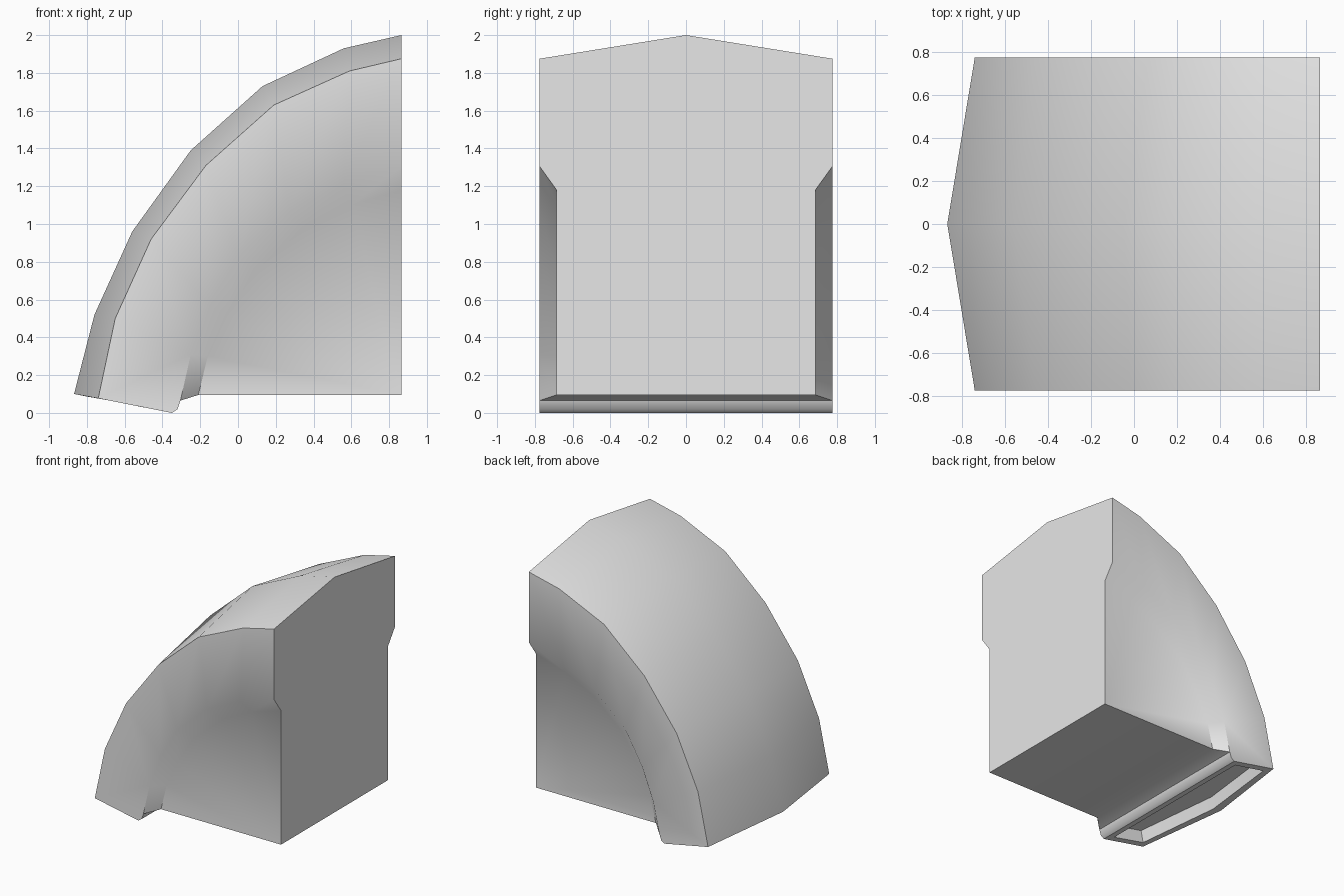
import bpy, bmesh, math
from mathutils import Vector

cube = bpy.data.objects.get("Cube")
if cube:
    bpy.data.objects.remove(cube, do_unlink=True)

WIDE, NARROW, FLAT, BASE = 0.775, 0.685, 0.865, 0.095

# Side profiles (x, z) of the swept shell, from the flat end down to the foot
ridge = [(FLAT, 2.0), (0.56, 1.93), (0.13, 1.73), (-0.25, 1.39),
         (-0.56, 0.96), (-0.76, 0.52), (-0.868, 0.10)]
shoulder = [(FLAT, 1.875), (0.59, 1.81), (0.19, 1.63), (-0.17, 1.31),
            (-0.46, 0.92), (-0.65, 0.50), (-0.74, 0.077)]
step_top = [(FLAT, 1.305), (0.56, 1.21), (0.27, 1.07), (0.0, 0.83),
            (-0.15, 0.57), (-0.25, 0.31), (-0.305, 0.065)]
step_base = [(FLAT, 1.18), (0.60, 1.10), (0.34, 0.97), (0.09, 0.75),
             (-0.06, 0.52), (-0.16, 0.30), (-0.21, BASE)]
lip = [(-0.35, 0.0), (-0.32, 0.02)]

bm = bmesh.new()


def row(points, y):
    return [bm.verts.new((x, y, z)) for x, z in points]


def strip(a, b):
    for i in range(len(a) - 1):
        bm.faces.new((a[i], a[i + 1], b[i + 1], b[i]))


# Domed outer skin, stepped flanks and inner block for both sides
top = row(ridge, 0)
sides = []
for s in (1, -1):
    outer, upper = row(shoulder, s * WIDE), row(step_top, s * WIDE)
    lower, edge = row(step_base, s * NARROW), row(lip, s * WIDE)
    corner = row([(FLAT, BASE)], s * NARROW)[0]
    strip(top, outer)
    strip(outer[:-1], upper[:-1])
    bm.faces.new((outer[-2], outer[-1], edge[0], edge[1], upper[-1], upper[-2]))
    strip(upper, lower)
    for a, b in zip(lower, lower[1:]):
        bm.faces.new((a, b, corner))
    sides.append((outer, upper, lower, edge, corner))

# Flat end and underside with the rolled lip
(o1, u1, l1, e1, c1), (o2, u2, l2, e2, c2) = sides
bm.faces.new((top[0], o1[0], u1[0], l1[0], c1, c2, l2[0], u2[0], o2[0]))
strip([e1[0], e1[1], u1[-1], l1[-1], c1], [e2[0], e2[1], u2[-1], l2[-1], c2])

# Foot opening: inset rim with a shallow pocket
foot = bm.faces.new((top[-1], o1[-1], e1[0], e2[0], o2[-1]))
bmesh.ops.recalc_face_normals(bm, faces=bm.faces)
bmesh.ops.inset_individual(bm, faces=[foot], thickness=0.08)
inward = -foot.normal.copy() * 0.1
pocket = bmesh.ops.extrude_discrete_faces(bm, faces=[foot])["faces"][0]
bmesh.ops.translate(bm, verts=pocket.verts, vec=inward)
bmesh.ops.recalc_face_normals(bm, faces=bm.faces)

mesh = bpy.data.meshes.new("curved_shell")
bm.to_mesh(mesh)
bm.free()
shell = bpy.data.objects.new("curved_shell", mesh)
bpy.context.collection.objects.link(shell)

# Plain grey material
grey = bpy.data.materials.new("light_grey")
grey.use_nodes = True
colour = (0.8, 0.8, 0.8, 1)
grey.diffuse_color = colour
grey.node_tree.nodes["Principled BSDF"].inputs["Base Color"].default_value = colour
mesh.materials.append(grey)

# Soft shading with sharp rims
bpy.ops.object.select_all(action="DESELECT")
shell.select_set(True)
bpy.context.view_layer.objects.active = shell
bpy.ops.object.shade_smooth_by_angle(angle=math.radians(44))
